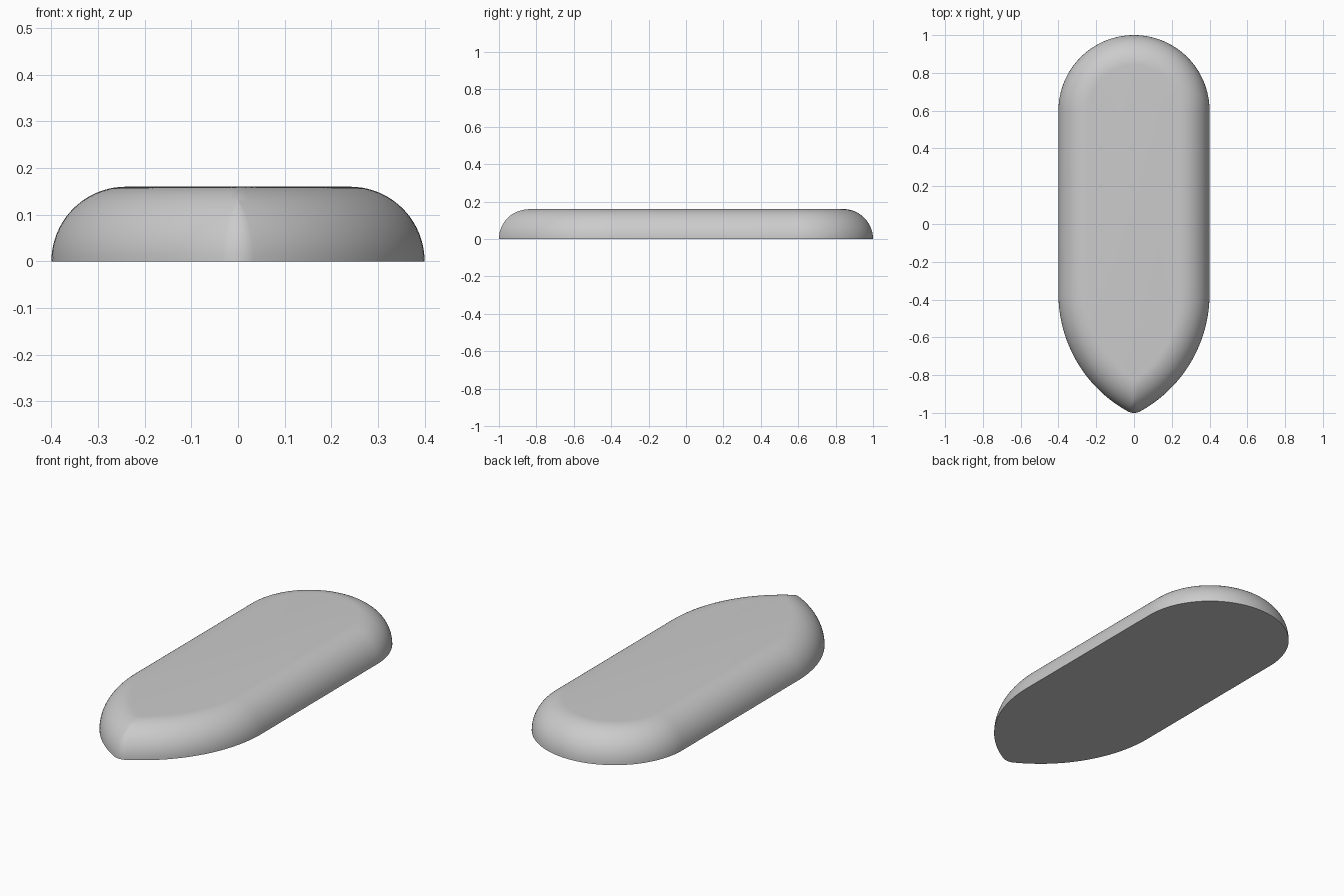
import bpy, bmesh
from math import sin, cos, asin, sqrt, pi, radians

if "Cube" in bpy.data.objects:
    bpy.data.objects.remove(bpy.data.objects["Cube"])

HALF_W, HEIGHT = 0.40, 0.16      # half width; height equals edge rounding radius
BACK_Y, BOW_Y = 0.60, -0.37      # ends of the straight sides
TIP_R = 0.07                     # rounding of the pointed end
TIP_Y = -1.0 + TIP_R
h = BOW_Y - TIP_Y
BOW_R = (h * h + HALF_W ** 2 - TIP_R ** 2) / (2 * (HALF_W - TIP_R))
CX = BOW_R - HALF_W              # offset of the bow arc centre past the middle


def half_outline(d):
    """Right half of the outline, inset by d, from back middle to tip."""
    pts = []
    for i in range(33):          # round back
        a = pi / 2 * i / 32
        pts.append(((HALF_W - d) * sin(a), BACK_Y + (HALF_W - d) * cos(a)))
    r = BOW_R - d
    end = asin(h / (BOW_R - TIP_R)) if d < TIP_R else asin(sqrt(r * r - CX * CX) / r)
    for i in range(33):          # curved bow
        a = end * i / 32
        pts.append((r * cos(a) - CX, BOW_Y - r * sin(a)))
    for i in range(1, 9):        # rounded tip, shrinking to a crease
        a = end + (pi / 2 - end) * i / 8
        t = TIP_R - d
        pts.append((t * cos(a), TIP_Y - t * sin(a)) if t > 0 else (0, pts[65][1]))
    return pts


def ring(bm, d, z):
    right = half_outline(d)
    left = [(-x, y) for x, y in right[-2:0:-1]]
    return [bm.verts.new((x, y, z)) for x, y in right + left]


# Quarter-round edge swept around the outline, flat top and bottom
bm = bmesh.new()
rings = []
for k in range(21):
    a = pi / 2 * k / 20
    rings.append(ring(bm, HEIGHT * (1 - cos(a)), HEIGHT * sin(a)))
n = len(rings[0])
for lo, hi in zip(rings, rings[1:]):
    for i in range(n):
        j = (i + 1) % n
        bm.faces.new((lo[i], lo[j], hi[j], hi[i]))
bm.faces.new(rings[0])
bm.faces.new(rings[-1])
bmesh.ops.remove_doubles(bm, verts=bm.verts, dist=1e-5)
bmesh.ops.recalc_face_normals(bm, faces=bm.faces)

mesh = bpy.data.meshes.new("rounded_body")
bm.to_mesh(mesh)
bm.free()
body = bpy.data.objects.new("rounded_body", mesh)
bpy.context.collection.objects.link(body)
bpy.context.view_layer.objects.active = body
body.select_set(True)
bpy.ops.object.shade_smooth_by_angle(angle=radians(35))
